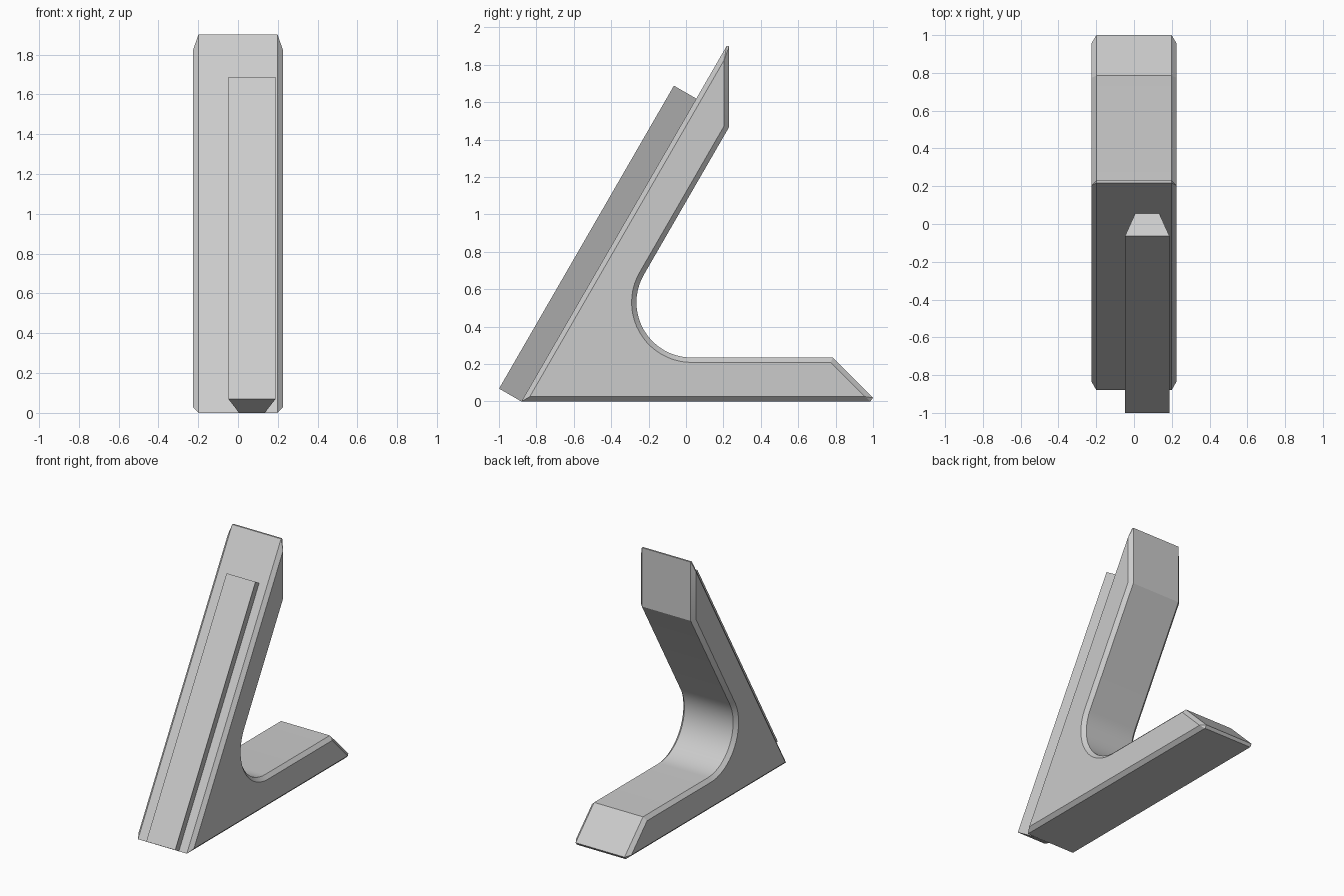
import bpy, bmesh, math
from mathutils import Vector

cube = bpy.data.objects.get("Cube")
if cube:
    bpy.data.objects.remove(cube)

grey = bpy.data.materials.new("plain grey")
grey.use_nodes = True
grey.diffuse_color = (0.6, 0.6, 0.6, 1)
grey.node_tree.nodes["Principled BSDF"].inputs["Base Color"].default_value = (0.6, 0.6, 0.6, 1)

HALF_W, CHAMFER = 0.225, 0.026
SLOPE = math.radians(60)


def finish(name, bm):
    bmesh.ops.dissolve_degenerate(bm, dist=1e-5, edges=bm.edges)
    bmesh.ops.recalc_face_normals(bm, faces=bm.faces)
    mesh = bpy.data.meshes.new(name)
    bm.to_mesh(mesh)
    bm.free()
    mesh.materials.append(grey)
    obj = bpy.data.objects.new(name, mesh)
    bpy.context.collection.objects.link(obj)
    bpy.ops.object.select_all(action='DESELECT')
    obj.select_set(True)
    bpy.context.view_layer.objects.active = obj
    bpy.ops.object.shade_smooth_by_angle(angle=math.radians(25))
    return obj


def inset(points, d):
    """Mitred inward offset of a counter-clockwise outline."""
    result = []
    for i, p in enumerate(points):
        a = (p - points[i - 1]).normalized()
        b = (points[(i + 1) % len(points)] - p).normalized()
        na, nb = Vector((-a.y, a.x)), Vector((-b.y, b.x))
        result.append(p + (na + nb) * d / (1 + na.dot(nb)))
    return result


def loft(name, rings):
    """Skin rings of equal length and cap both ends."""
    bm = bmesh.new()
    loops = [[bm.verts.new(p) for p in ring] for ring in rings]
    n = len(loops[0])
    for low, high in zip(loops, loops[1:]):
        for i in range(n):
            j = (i + 1) % n
            bm.faces.new((low[i], low[j], high[j], high[i]))
    bm.faces.new(loops[0][::-1])
    bm.faces.new(loops[-1])
    return finish(name, bm)


# Side outline (y, z) with pointed tips and a rounded inner corner
centre, radius, steps = Vector((0.03, 0.53)), 0.295, 20
arc = []
for i in range(steps + 1):
    t = math.radians(270 - 120 * i / steps)
    arc.append(centre + radius * Vector((math.cos(t), math.sin(t))))
back_y = 0.23
heel = Vector((-0.88, 0))
toe = Vector((1.02, 0))
top_tip = Vector((back_y, (back_y - heel.x) * math.tan(SLOPE)))
knee = Vector((back_y, arc[-1].y + (back_y - arc[-1].x) * math.tan(SLOPE)))
sharp = [heel, toe, Vector((0.785, 0.235))] + arc + [knee, top_tip]
inner = inset(sharp, CHAMFER)

# Blunt both tips: each one becomes a short flat that meets a single inner corner
top_cut = Vector((heel.x + 1.9 / math.tan(SLOPE), 1.9))
outer = [heel, Vector((0.985, 0)), Vector((1.0, 0.02))] + sharp[2:-1] + [Vector((back_y, 1.9)), top_cut]
inner = [inner[0], inner[1], inner[1]] + inner[2:-1] + [inner[-1], inner[-1]]

# Angled stand body with chamfered side edges
loft("stand_body", [[(x, p.x, p.y) for p in outline] for x, outline in (
    (-HALF_W, inner), (CHAMFER - HALF_W, outer), (HALF_W - CHAMFER, outer), (HALF_W, inner))])

# Dovetail rail on the sloping front, set off centre
along = Vector((0, math.cos(SLOPE), math.sin(SLOPE)))
outward = Vector((0, -math.sin(SLOPE), math.cos(SLOPE)))
base = Vector((0.07, heel.x, heel.y))
section = [(-0.064, 0), (0.064, 0), (0.118, 0.138), (-0.118, 0.138)]
loft("dovetail_rail", [[base + Vector((x, 0, 0)) + outward * h + along * s
                        for x, h in section] for s in (0, 1.87)])
